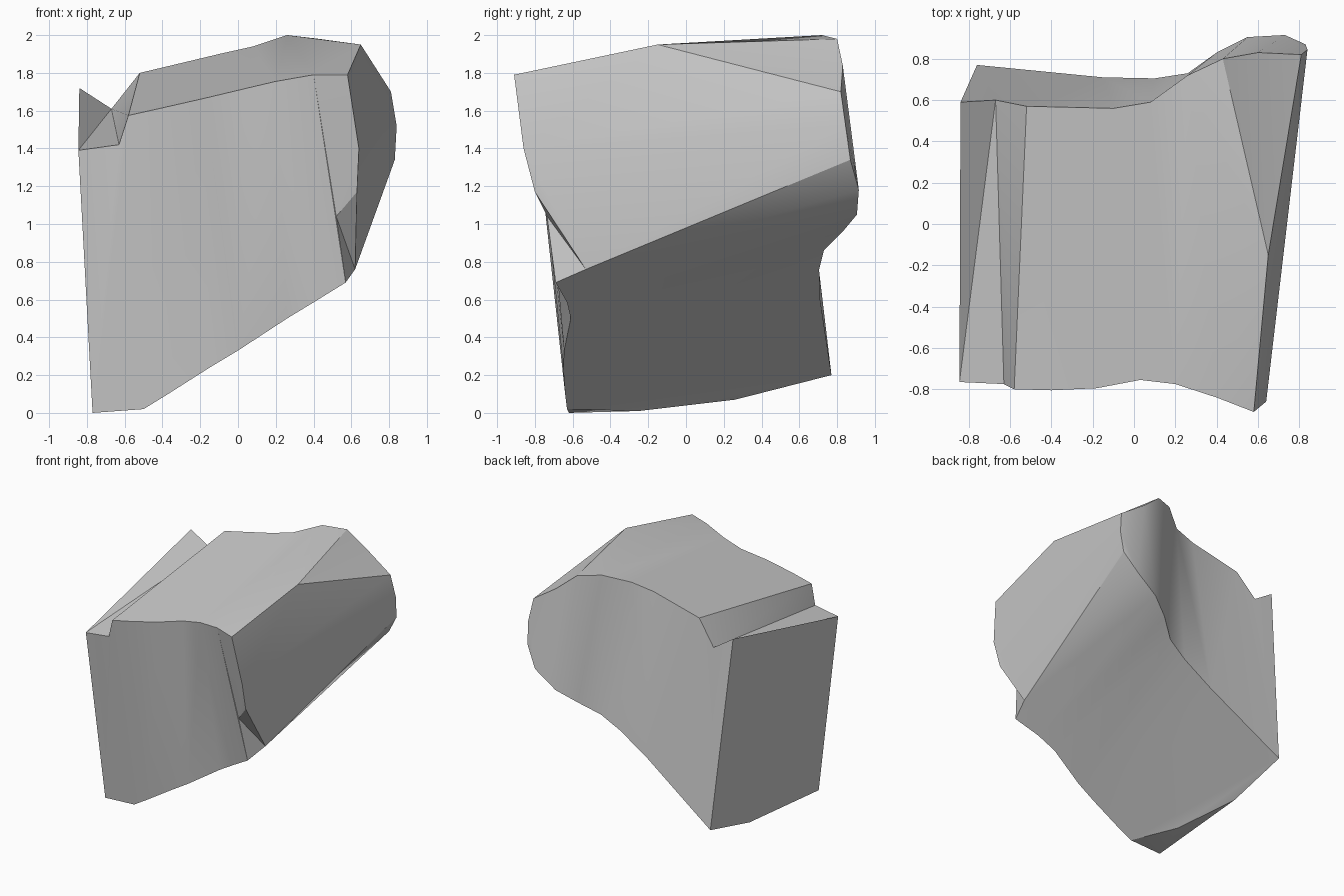
import bpy, bmesh

if "Cube" in bpy.data.objects:
    bpy.data.objects.remove(bpy.data.objects["Cube"])

# Rim profiles of the block (x, y, z), each running left to right
front_top = [(-.845, -.765, 1.39), (-.63, -.775, 1.42), (-.58, -.80, 1.575), (-.4, -.805, 1.615),
             (-.18, -.795, 1.665), (.03, -.755, 1.715), (.2, -.775, 1.755), (.4, -.84, 1.79)]
front_side = [(.58, -.91, 1.79), (.64, -.86, 1.40), (.63, -.80, 1.17)]
front_low = [(-.77, -.62, 0), (-.5, -.63, .02), (-.37, -.64, .1), (-.15, -.65, .24), (0, -.645, .33),
             (.26, -.61, .5), (.4, -.63, .585), (.57, -.69, .69)]
back_top = [(-.84, .59, 1.72), (-.67, .60, 1.61), (-.52, .57, 1.80), (-.1, .56, 1.90),
            (.08, .59, 1.94), (.26, .72, 2.0)]
back_side = [(.43, .80, 1.98), (.6, .83, 1.84), (.81, .82, 1.70), (.84, .845, 1.52), (.83, .87, 1.34)]
back_low = [(-.76, .77, .2), (-.15, .71, .6), (.1, .705, .76), (.26, .73, .86),
            (.4, .83, .96), (.55, .905, 1.05), (.73, .915, 1.18)]
# Single corners: top ridge end, side notch, front notch, underside points
ridge = (.65, -.15, 1.95)
notch = (.62, -.53, .76)
notch_front = (.52, -.735, 1.04)
foot_mid = (-.64, -.25, .01)
foot_left = (-.76, .26, .07)

bm = bmesh.new()
cache = {}


def face(*pts):
    vs = []
    for p in pts:
        if p not in cache:
            cache[p] = bm.verts.new(p)
        vs.append(cache[p])
    bm.faces.new(vs)


def fan(centre, pts):
    for p, q in zip(pts, pts[1:]):
        face(centre, p, q)


def strip(a, b):
    """Triangulate between two chains, advancing whichever is further left."""
    i = j = 0
    while i < len(a) - 1 or j < len(b) - 1:
        if j == len(b) - 1 or (i < len(a) - 1 and a[i + 1][0] < b[j + 1][0]):
            face(a[i], a[i + 1], b[j])
            i += 1
        else:
            face(a[i], b[j + 1], b[j])
            j += 1


# Front and back curved walls
strip(front_top + front_side, front_low + [notch_front])
strip(back_top + back_side, back_low)

# Top, with the step at the left and the facets at the right
strip(front_top, back_top)
fan(ridge, [front_side[0], front_top[-1], back_top[-1]] + back_side[:3])

# Right side and its notch
fan(front_side[1], [front_side[0], ridge] + back_side[2:4])
fan(notch, [front_low[-1], notch_front, front_side[2], front_side[1],
            back_side[3], back_side[4], back_low[-1]])

# Underside and small flat foot
strip([foot_left, foot_mid] + front_low[1:] + [notch], back_low)
fan(front_low[0], [front_low[1], foot_mid, foot_left])

# Left side
fan(front_low[0], [foot_left, back_low[0], back_top[0], front_top[0]])

bmesh.ops.recalc_face_normals(bm, faces=bm.faces)
mesh = bpy.data.meshes.new("rock_block")
bm.to_mesh(mesh)
bm.free()
block = bpy.data.objects.new("rock_block", mesh)
bpy.context.collection.objects.link(block)
bpy.context.view_layer.objects.active = block
block.select_set(True)
bpy.ops.object.shade_smooth_by_angle(angle=0.45)
